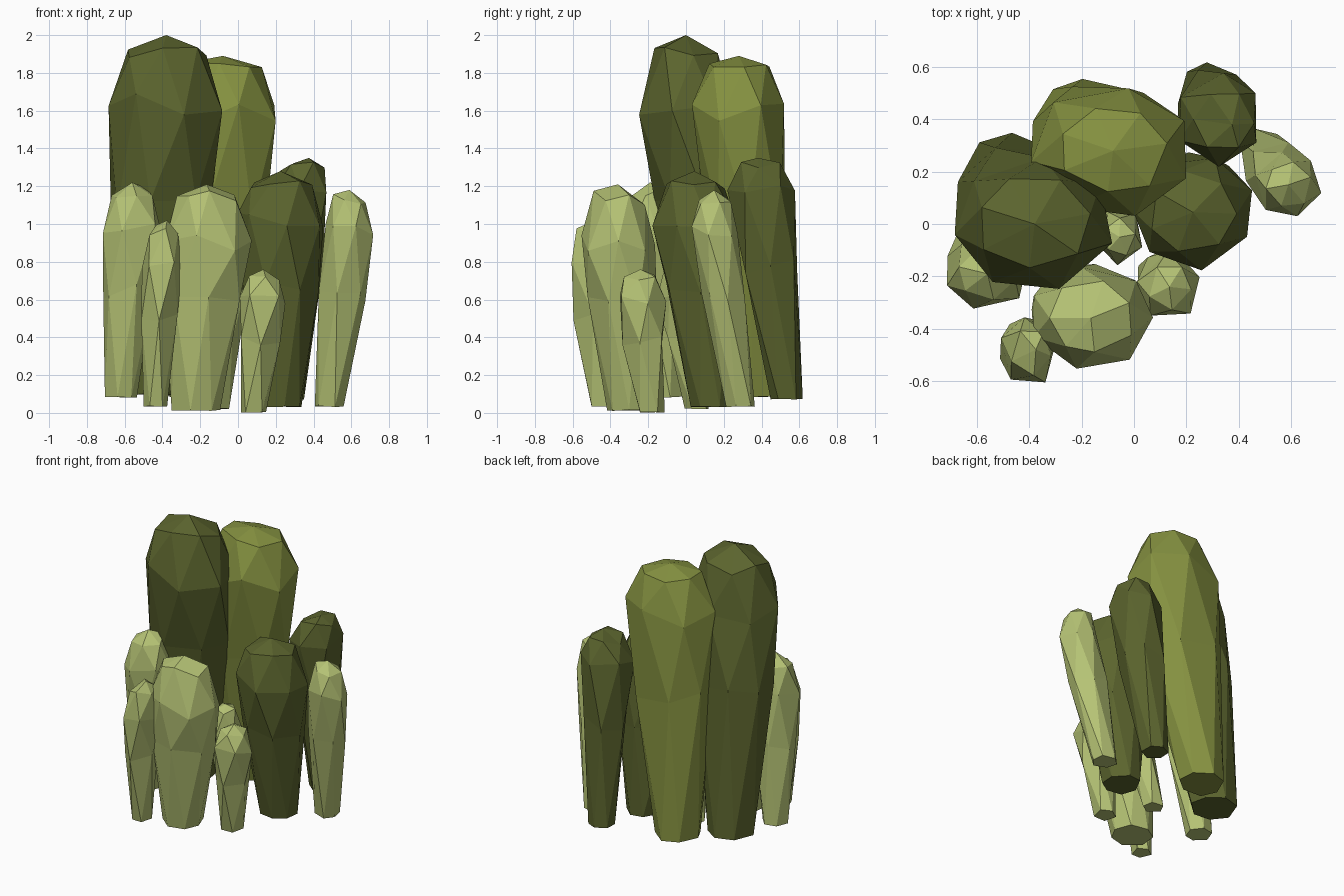
import bpy, bmesh, math, random

if "Cube" in bpy.data.objects:
    bpy.data.objects.remove(bpy.data.objects["Cube"])

random.seed(4)


def material(name, rgb):
    m = bpy.data.materials.new(name)
    m.diffuse_color = (*rgb, 1.0)
    m.use_nodes = True
    m.node_tree.nodes["Principled BSDF"].inputs["Base Color"].default_value = m.diffuse_color
    return m


dark = material("dark olive", (0.105, 0.128, 0.027))
mid = material("mid olive", (0.235, 0.285, 0.052))
light = material("pale olive", (0.46, 0.54, 0.175))


def stalk(name, mat, sides, base, base_r, head, head_r, z0, z_wide, z_top, tip=(0, 0), belly=0.74):
    """Faceted club: narrow flat base, staggered triangulated rings, low dome."""
    bm = bmesh.new()
    fit = 2 / (1 + math.cos(math.pi / sides))
    dome = z_wide + (z_top - z_wide) * 0.77
    levels = [  # height, lean fraction, size fraction, dome scale
        (z0, 0.0, 0.0, 1.0),
        (z0 + (z_wide - z0) * 0.64, 0.64, belly, 1.0),
        (z_wide, 1.0, 1.0, 1.0),
        (dome, 1.0, 1.0, 0.69),
    ]
    start = random.uniform(0, math.tau)
    rings = []
    for k, (z, lean, size, scale) in enumerate(levels):
        cx = base[0] + (head[0] - base[0]) * lean
        cy = base[1] + (head[1] - base[1]) * lean
        rx = (base_r + (head_r[0] - base_r) * size) * scale * fit
        ry = (base_r + (head_r[1] - base_r) * size) * scale * fit
        if k == 3:
            cx, cy = cx + tip[0] * 0.4, cy + tip[1] * 0.4
        ring = []
        for i in range(sides):
            a = start + math.tau * (i + 0.5 * (k % 2) + random.uniform(-0.1, 0.1)) / sides
            j = random.uniform(0.96, 1.03)
            wobble = (0.006, 0.035, 0.035, 0.025)[k] * z_top
            dz = abs(random.uniform(-wobble, wobble)) if k == 0 else random.uniform(-wobble, wobble)
            if k == 3:
                dz *= (z_top - z_wide) / (0.2 * z_top)
                j -= dz * 2.0  # higher crown points sit nearer the axis
            ring.append(bm.verts.new((cx + rx * j * math.cos(a), cy + ry * j * math.sin(a), min(z + dz, z_top - 0.01))))
        rings.append(ring)
    # antiprism bands between rings
    for k in range(3):
        lo, hi = rings[k], rings[k + 1]
        for i in range(sides):
            n = (i + 1) % sides
            if k % 2 == 0:
                bm.faces.new((lo[i], lo[n], hi[i]))
                bm.faces.new((lo[n], hi[n], hi[i]))
            else:
                bm.faces.new((lo[i], hi[n], hi[i]))
                bm.faces.new((lo[i], lo[n], hi[n]))
    # bottom cap and crown
    bm.faces.new(rings[0][::-1])
    top = bm.verts.new((head[0] + tip[0], head[1] + tip[1], z_top))
    for i in range(sides):
        bm.faces.new((rings[3][i], rings[3][(i + 1) % sides], top))
    bmesh.ops.recalc_face_normals(bm, faces=bm.faces)
    me = bpy.data.meshes.new(name)
    bm.to_mesh(me)
    bm.free()
    me.materials.append(mat)
    bpy.context.collection.objects.link(bpy.data.objects.new(name, me))


# Large dark and mid stalks
stalk("tall_left_stalk", dark, 7, (-0.49, 0.20), 0.145, (-0.38, 0.0), (0.30, 0.25), 0.09, 1.62, 2.00)
stalk("tall_back_stalk", mid, 7, (-0.22, 0.405), 0.14, (-0.08, 0.28), (0.30, 0.24), 0.08, 1.58, 1.89)
stalk("right_stalk", dark, 7, (0.22, 0.14), 0.115, (0.225, 0.045), (0.225, 0.21), 0.03, 1.02, 1.28)
stalk("back_right_stalk", dark, 6, (0.275, 0.535), 0.08, (0.325, 0.40), (0.155, 0.165), 0.07, 1.16, 1.35, (0.05, -0.02))

# Pale smaller stalks
stalk("far_right_stalk", light, 6, (0.485, 0.29), 0.075, (0.59, 0.15), (0.122, 0.115), 0.03, 0.97, 1.18, belly=0.95)
stalk("front_stalk", light, 7, (-0.225, -0.285), 0.125, (-0.165, -0.36), (0.225, 0.195), 0.01, 0.90, 1.21)
stalk("front_left_stalk", light, 5, (-0.435, -0.445), 0.06, (-0.405, -0.49), (0.10, 0.125), 0.03, 0.79, 1.02, (0.03, 0.01))
stalk("far_left_stalk", light, 6, (-0.62, -0.10), 0.08, (-0.56, -0.19), (0.15, 0.135), 0.08, 0.96, 1.22)
stalk("front_small_stalk", light, 5, (0.085, -0.185), 0.065, (0.135, -0.24), (0.11, 0.12), 0.0, 0.60, 0.76)
stalk("inner_small_stalk", light, 5, (-0.11, 0.06), 0.062, (-0.055, -0.05), (0.085, 0.10), 0.02, 0.60, 0.78)
